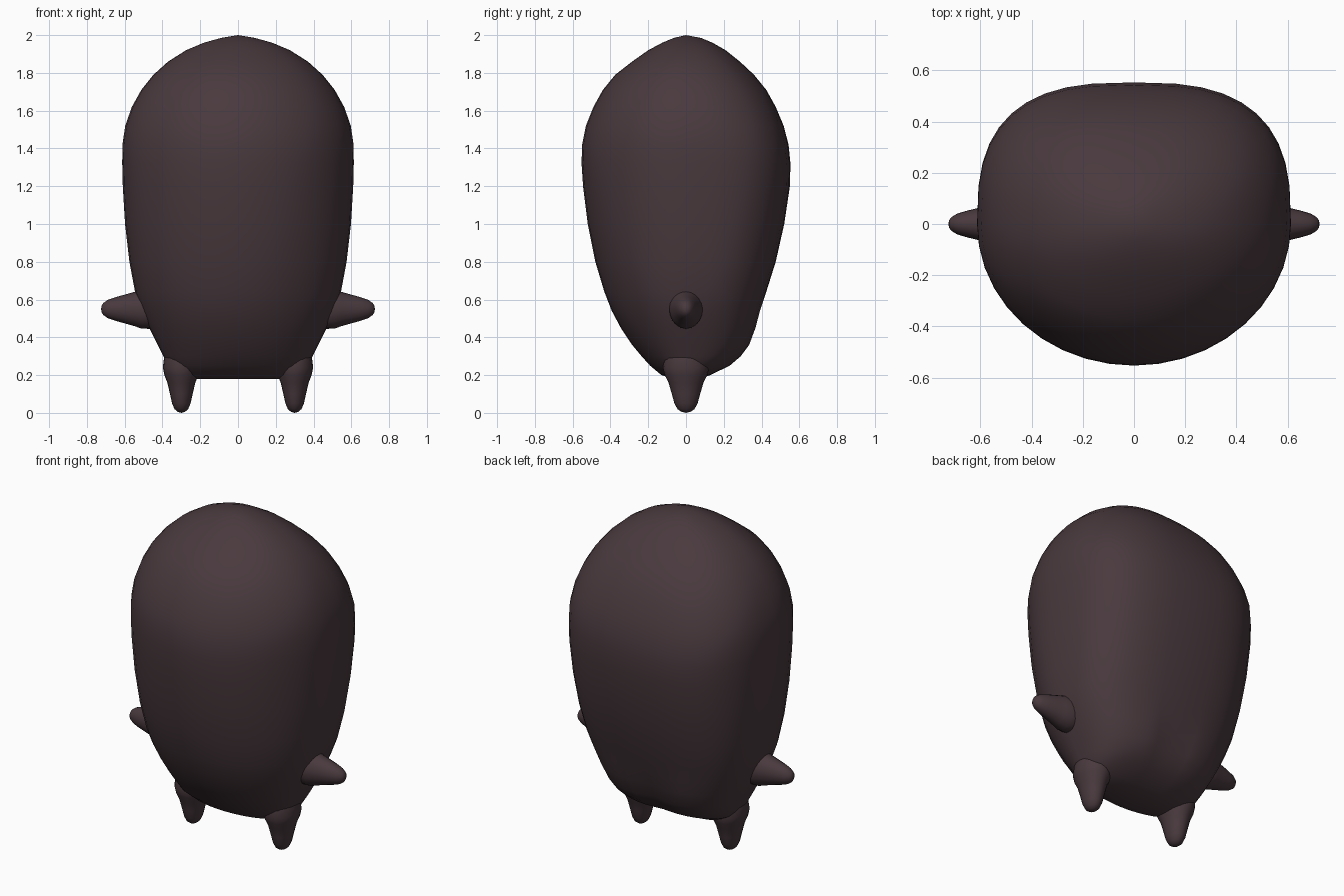
import bpy, bmesh, math
from mathutils import Vector

if "Cube" in bpy.data.objects:
    bpy.data.objects.remove(bpy.data.objects["Cube"])

skin = bpy.data.materials.new("dark_plum_brown")
skin.diffuse_color = (0.066, 0.041, 0.047, 1)
skin.use_nodes = True
skin.node_tree.nodes["Principled BSDF"].inputs["Base Color"].default_value = skin.diffuse_color


def loft(name, rings, start, end):
    """Skin a list of closed rings and close both ends with a fan."""
    bm = bmesh.new()
    loops = [[bm.verts.new(p) for p in ring] for ring in rings]
    n = len(loops[0])
    for a, b in zip(loops, loops[1:]):
        for i in range(n):
            j = (i + 1) % n
            bm.faces.new((a[i], a[j], b[j], b[i]))
    for loop, tip in ((loops[0], start), (loops[-1], end)):
        v = bm.verts.new(tip)
        for i in range(n):
            bm.faces.new((loop[i], loop[(i + 1) % n], v))
    bmesh.ops.recalc_face_normals(bm, faces=bm.faces)
    me = bpy.data.meshes.new(name)
    bm.to_mesh(me)
    bm.free()
    me.polygons.foreach_set("use_smooth", [True] * len(me.polygons))
    me.materials.append(skin)
    ob = bpy.data.objects.new(name, me)
    bpy.context.collection.objects.link(ob)
    return ob


# Body: height, half width, front depth, back depth
SECTIONS = [
    (0.18, 0.22, 0.07, 0.07), (0.20, 0.31, 0.13, 0.13),
    (0.25, 0.37, 0.19, 0.235), (0.30, 0.395, 0.235, 0.295),
    (0.36, 0.425, 0.285, 0.34), (0.45, 0.47, 0.345, 0.372),
    (0.54, 0.51, 0.393, 0.395), (0.64, 0.545, 0.432, 0.425),
    (0.80, 0.575, 0.48, 0.475), (1.00, 0.598, 0.52, 0.52),
    (1.20, 0.61, 0.545, 0.55), (1.32, 0.613, 0.553, 0.553),
    (1.42, 0.612, 0.55, 0.543), (1.52, 0.597, 0.53, 0.517),
    (1.62, 0.562, 0.49, 0.475), (1.71, 0.512, 0.44, 0.425),
    (1.79, 0.448, 0.375, 0.36), (1.86, 0.37, 0.285, 0.285),
    (1.92, 0.275, 0.20, 0.21), (1.96, 0.18, 0.125, 0.14),
    (1.985, 0.09, 0.065, 0.08),
]
SEGMENTS = 40


def body_ring(z, half, front, back):
    # round in front, squarer behind, with a shallow dent low on the back
    top = min(1, max(0, (z - 1.4) / 0.6))
    ring = []
    for i in range(SEGMENTS):
        t = math.tau * i / SEGMENTS
        c, s = math.cos(t), math.sin(t)
        power = 2 / (2.8 - 0.6 * top) if s > 0 else 1.0
        x = math.copysign(abs(c) ** power, c) * half
        y = math.copysign(abs(s) ** power, s) * (back if s > 0 else front)
        if s > 0:
            y -= 0.035 * math.exp(-(x / 0.07) ** 2 - ((z - 0.38) / 0.12) ** 2)
        ring.append((x, y, z))
    return ring


loft("body", [body_ring(*s) for s in SECTIONS], (0, 0, 0.18), (0, 0, 2.0))


def limb(name, origin, axis, side, profile, squash):
    """Round limb along axis; profile holds (distance, radius), tip last."""
    origin, axis, side = Vector(origin), Vector(axis), Vector(side)
    depth = Vector((0, 1, 0))
    rings = []
    for d, r in profile[:-1]:
        rings.append([origin + axis * d + side * r * math.cos(a)
                      + depth * r * squash * math.sin(a)
                      for a in (math.tau * i / 20 for i in range(20))])
    return loft(name, rings, origin + axis * profile[0][0],
                origin + axis * profile[-1][0])


# Distances are measured from the leg root down, and from the centre out
LEG = [(0.0, 0.05), (0.08, 0.088), (0.16, 0.098), (0.20, 0.09), (0.24, 0.074),
       (0.30, 0.06), (0.35, 0.049), (0.38, 0.036), (0.394, 0.02), (0.40, 0)]
ARM = [(0.38, 0.08), (0.46, 0.105), (0.51, 0.104), (0.55, 0.09), (0.60, 0.076),
       (0.65, 0.062), (0.69, 0.048), (0.713, 0.032), (0.722, 0.017), (0.725, 0)]

for label, sx in (("left", -1), ("right", 1)):
    limb(label + "_leg", (0.3 * sx, 0, 0.4), (0, 0, -1), (1, 0, 0), LEG, 1.25)
    limb(label + "_arm", (0, 0, 0.55), (sx, 0, 0), (0, 0, 1), ARM, 0.85)
